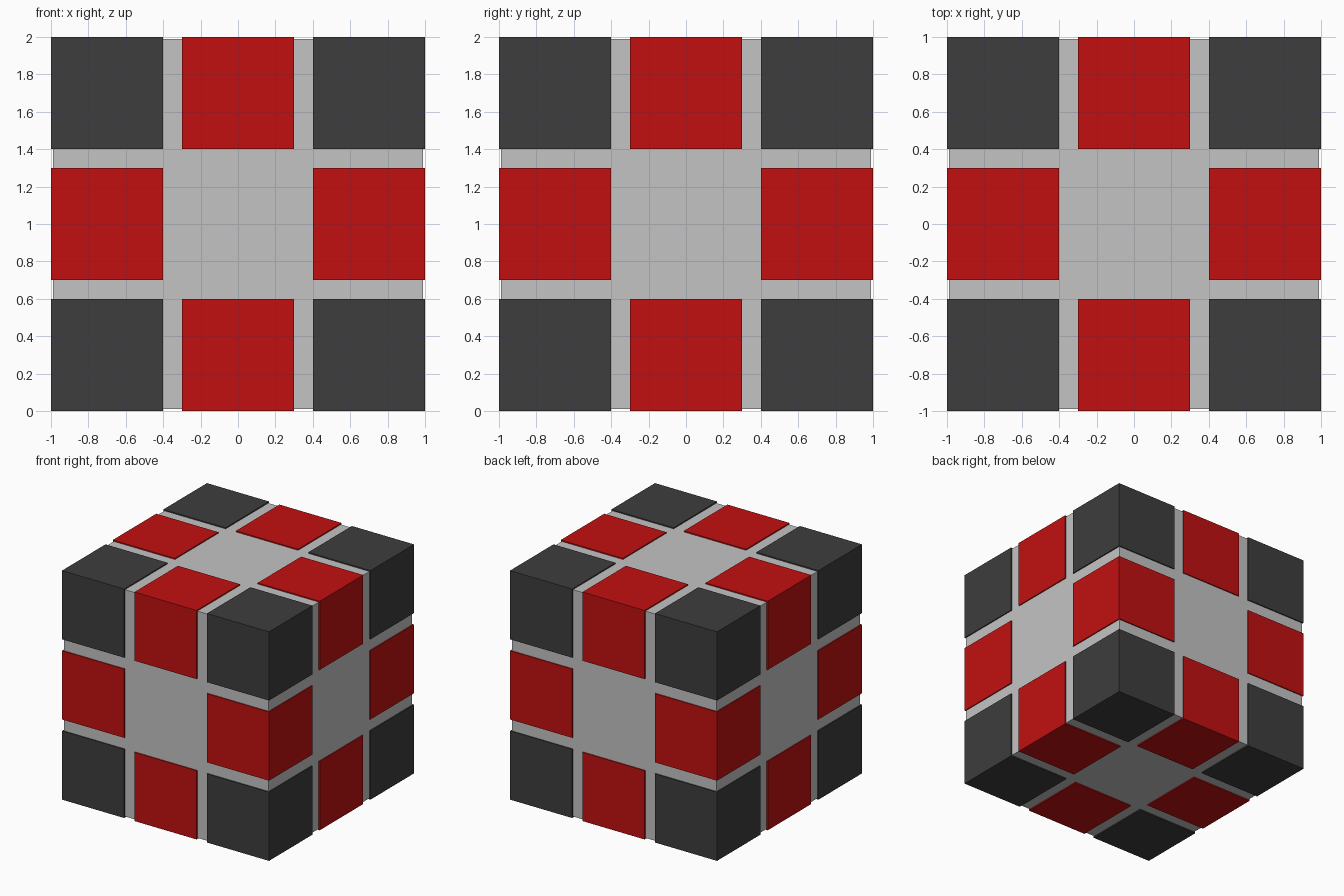
import bpy
from itertools import product

if "Cube" in bpy.data.objects:
    bpy.data.objects.remove(bpy.data.objects["Cube"])


def material(name, rgb):
    m = bpy.data.materials.new(name)
    m.diffuse_color = (*rgb, 1.0)
    m.use_nodes = True
    m.node_tree.nodes["Principled BSDF"].inputs["Base Color"].default_value = m.diffuse_color
    return m


grey = material("light_grey", (0.55, 0.55, 0.55))
red = material("red", (0.54, 0.005, 0.005))
dark = material("dark_grey", (0.047, 0.047, 0.047))


def cube(name, size, centre, mat):
    bpy.ops.mesh.primitive_cube_add(size=size, location=centre)
    ob = bpy.context.object
    ob.name = name
    ob.data.materials.append(mat)


# Slightly recessed core, visible in the gaps and face centres
cube("core", 1.98, (0, 0, 1), grey)

# Corner blocks (no zero coordinate) and edge blocks (one zero coordinate)
for p in product((-1, 0, 1), repeat=3):
    zeros = p.count(0)
    if zeros < 2:
        name, mat = (("corner_block", dark), ("edge_block", red))[zeros]
        cube(name, 0.6, (0.7 * p[0], 0.7 * p[1], 1 + 0.7 * p[2]), mat)
